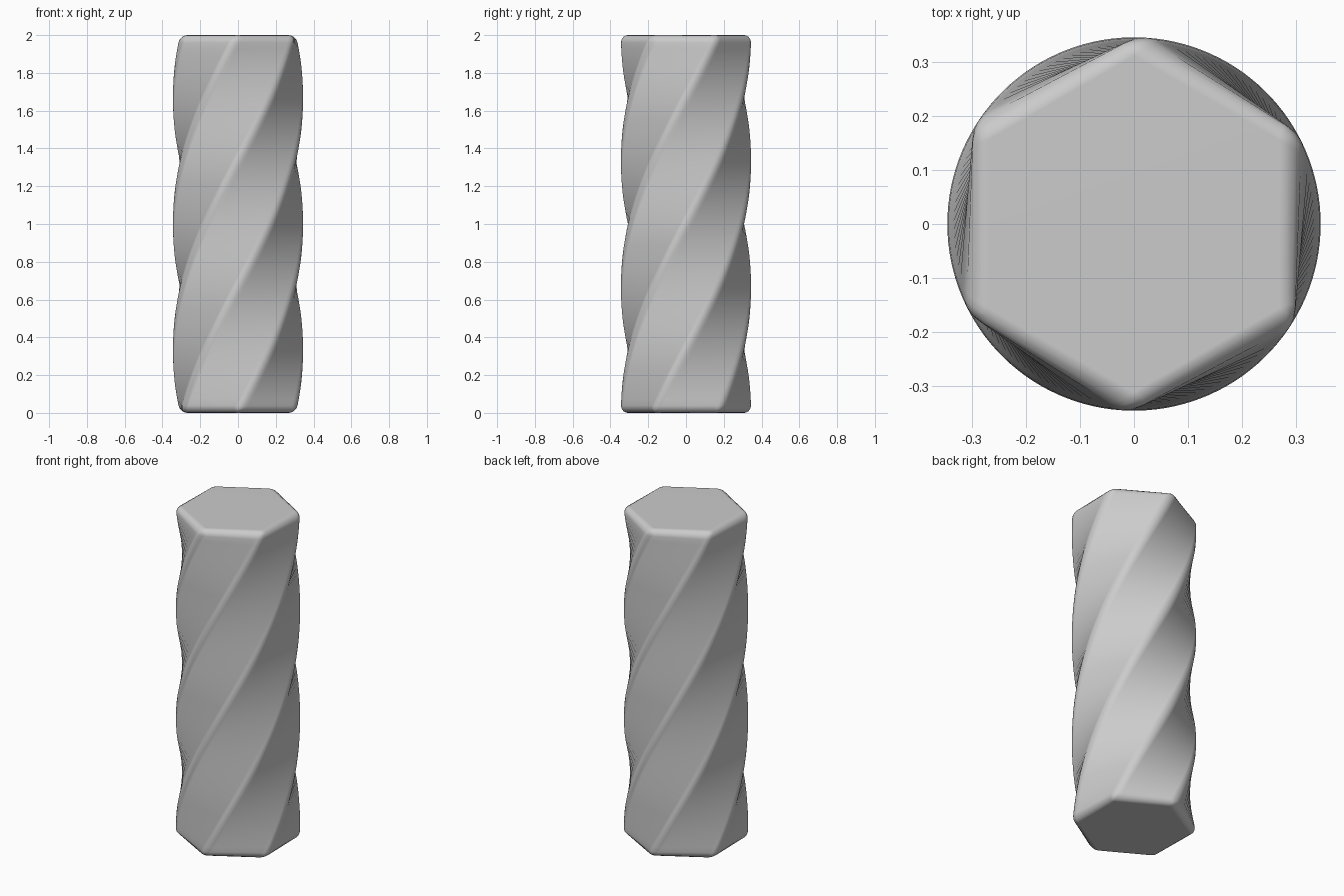
import bpy, bmesh, math
from mathutils import Matrix

if "Cube" in bpy.data.objects:
    bpy.data.objects.remove(bpy.data.objects["Cube"], do_unlink=True)

HEIGHT, RADIUS, BEVEL = 2.0, 0.355, 0.039
SLICES = 60
TWIST = math.pi  # half a turn from bottom to top

# One plain grey material
grey = bpy.data.materials.new("plain_grey")
grey.use_nodes = True
colour = (0.6, 0.6, 0.6, 1)
grey.diffuse_color = colour
grey.node_tree.nodes["Principled BSDF"].inputs["Base Color"].default_value = colour

# Hexagonal prism with a corner on the y axis
bm = bmesh.new()
bmesh.ops.create_cone(bm, cap_ends=True, segments=6, radius1=RADIUS,
                      radius2=RADIUS, depth=HEIGHT)
corner = max(bm.verts, key=lambda v: v.co.y).co
turn = math.pi / 2 - math.atan2(corner.y, corner.x)
bmesh.ops.transform(bm, verts=bm.verts,
                    matrix=Matrix.Translation((0, 0, HEIGHT / 2)) @ Matrix.Rotation(turn, 4, "Z"))

# Round every edge
bmesh.ops.bevel(bm, geom=bm.edges[:], offset=BEVEL, offset_type="OFFSET",
                segments=4, profile=0.5, affect="EDGES")

# Slice the long sides between the rounded rims
for i in range(1, SLICES):
    z = BEVEL + (HEIGHT - 2 * BEVEL) * i / SLICES
    bmesh.ops.bisect_plane(bm, geom=bm.verts[:] + bm.edges[:] + bm.faces[:],
                           plane_co=(0, 0, z), plane_no=(0, 0, 1))

# Twist around the vertical axis
for v in bm.verts:
    v.co = Matrix.Rotation(TWIST * (v.co.z / HEIGHT - 1), 3, "Z") @ v.co

bmesh.ops.recalc_face_normals(bm, faces=bm.faces)
mesh = bpy.data.meshes.new("twisted_column")
bm.to_mesh(mesh)
bm.free()
mesh.materials.append(grey)
column = bpy.data.objects.new("twisted_column", mesh)
bpy.context.collection.objects.link(column)

# Smooth rounded edges with flat-looking caps
bpy.ops.object.select_all(action="DESELECT")
column.select_set(True)
bpy.context.view_layer.objects.active = column
bpy.ops.object.shade_smooth_by_angle(angle=math.radians(40))
weighted = column.modifiers.new("weighted_normals", "WEIGHTED_NORMAL")
weighted.keep_sharp = True
